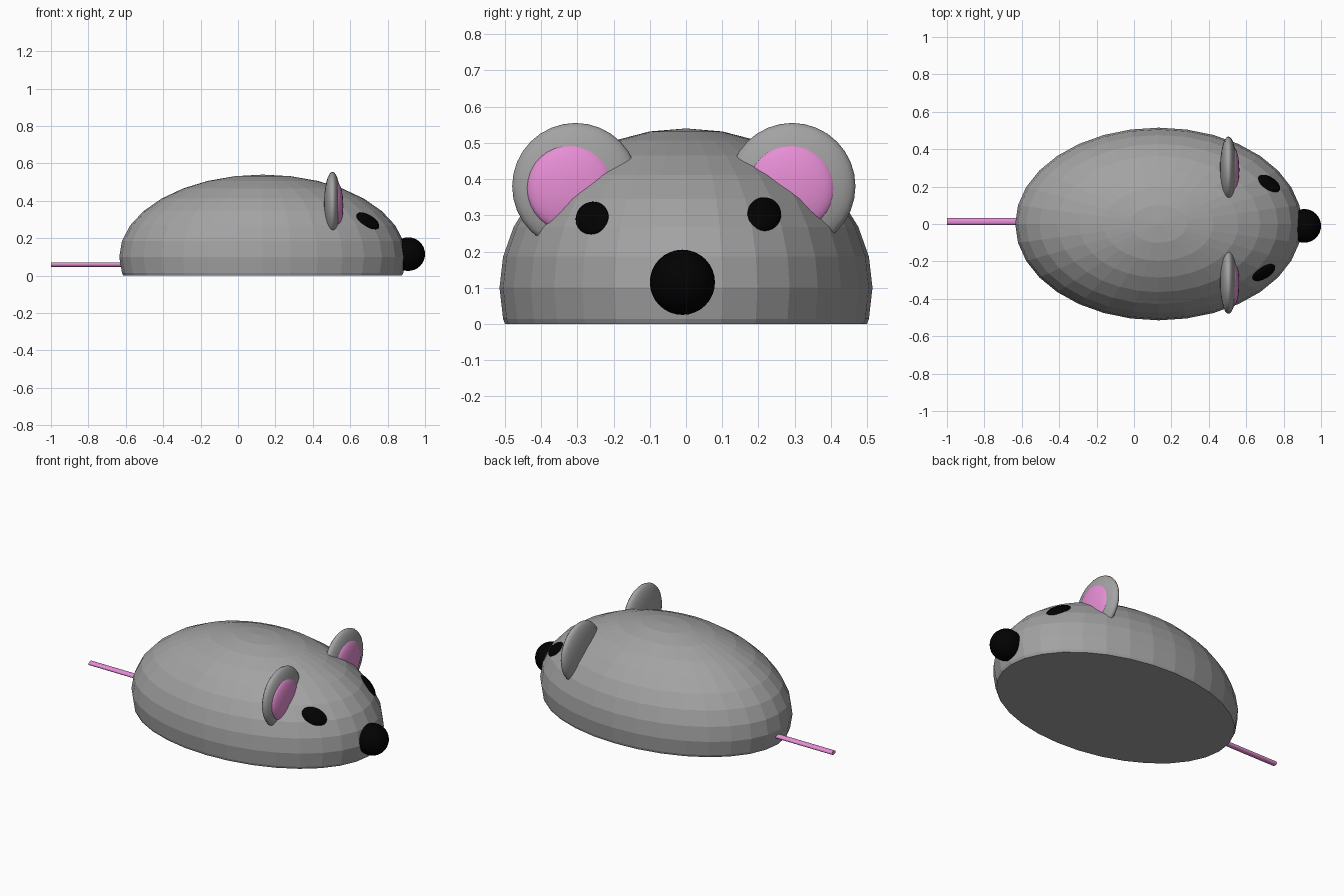
import bpy, bmesh, math
from mathutils import Vector, Matrix

if "Cube" in bpy.data.objects:
    bpy.data.objects.remove(bpy.data.objects["Cube"])


def colour(name, rgb):
    m = bpy.data.materials.new(name)
    m.diffuse_color = (*rgb, 1)
    m.use_nodes = True
    m.node_tree.nodes["Principled BSDF"].inputs["Base Color"].default_value = m.diffuse_color
    return m


GREY = colour("grey", (0.365, 0.365, 0.365))
BLACK = colour("black", (0.0005, 0.0005, 0.0005))
PINK = colour("pink", (0.79, 0.27, 0.66))


def finish(name, bm, mat, smooth=False):
    me = bpy.data.meshes.new(name)
    bm.to_mesh(me)
    bm.free()
    for p in me.polygons:
        p.use_smooth = smooth
    me.materials.append(mat)
    ob = bpy.data.objects.new(name, me)
    bpy.context.collection.objects.link(ob)
    return ob


def ellipsoid(centre, radii, axis=(0, 0, 1), along=(1, 0, 0)):
    """Ellipsoid whose local z points along axis and local x leans to along."""
    bm = bmesh.new()
    bmesh.ops.create_uvsphere(bm, u_segments=32, v_segments=16, radius=1)
    n, a = Vector(axis).normalized(), Vector(along)
    u = (a - n * a.dot(n)).normalized()
    rot = Matrix((u, n.cross(u), n)).transposed().to_4x4()
    bm.transform(Matrix.Translation(centre) @ rot @ Matrix.Diagonal((*radii, 1)))
    return bm


# Body: faceted ellipsoid cut flat at the ground
C, R = Vector((0.132, 0, 0.1)), Vector((0.767, 0.515, 0.44))
bm = ellipsoid(C, R)
cut = bmesh.ops.bisect_plane(bm, geom=bm.verts[:] + bm.edges[:] + bm.faces[:],
                             plane_co=(0, 0, 0), plane_no=(0, 0, -1), clear_outer=True)
rim = [e for e in cut["geom_cut"] if isinstance(e, bmesh.types.BMEdge)]
bmesh.ops.contextual_create(bm, geom=rim)
bmesh.ops.recalc_face_normals(bm, faces=bm.faces[:])
finish("body", bm, GREY)

# Nose
finish("nose", ellipsoid((0.91, -0.01, 0.115), (0.09, 0.09, 0.09)), BLACK, True)

# Eyes: flattened ovals lying on the body surface
for side, pos in (("right", (0.694, -0.259, 0.292)), ("left", (0.722, 0.216, 0.303))):
    d = Vector(pos) - C
    normal = Vector([d[i] / R[i] ** 2 for i in range(3)])
    finish(side + "_eye", ellipsoid(pos, (0.073, 0.047, 0.02), normal), BLACK, True)

# Ears with pink inner ears
for side, y, yi in (("right", -0.305, -0.318), ("left", 0.293, 0.29)):
    finish(side + "_ear", ellipsoid((0.505, y, 0.38), (0.175, 0.175, 0.045),
                                    (1, 0, 0), (0, 1, 0)), GREY, True)
    finish(side + "_inner_ear", ellipsoid((0.53, yi, 0.375), (0.122, 0.122, 0.033),
                                          (1, 0, 0), (0, 1, 0)), PINK, True)

# Tail: thin flattened rod
bm = bmesh.new()
bmesh.ops.create_cone(bm, cap_ends=True, segments=16, radius1=1, radius2=1, depth=1)
bm.transform(Matrix.Translation((-0.79, 0.013, 0.059)) @ Matrix.Diagonal((0.42, 0.018, 0.012, 1))
             @ Matrix.Rotation(math.pi / 2, 4, 'Y'))
finish("tail", bm, PINK)
